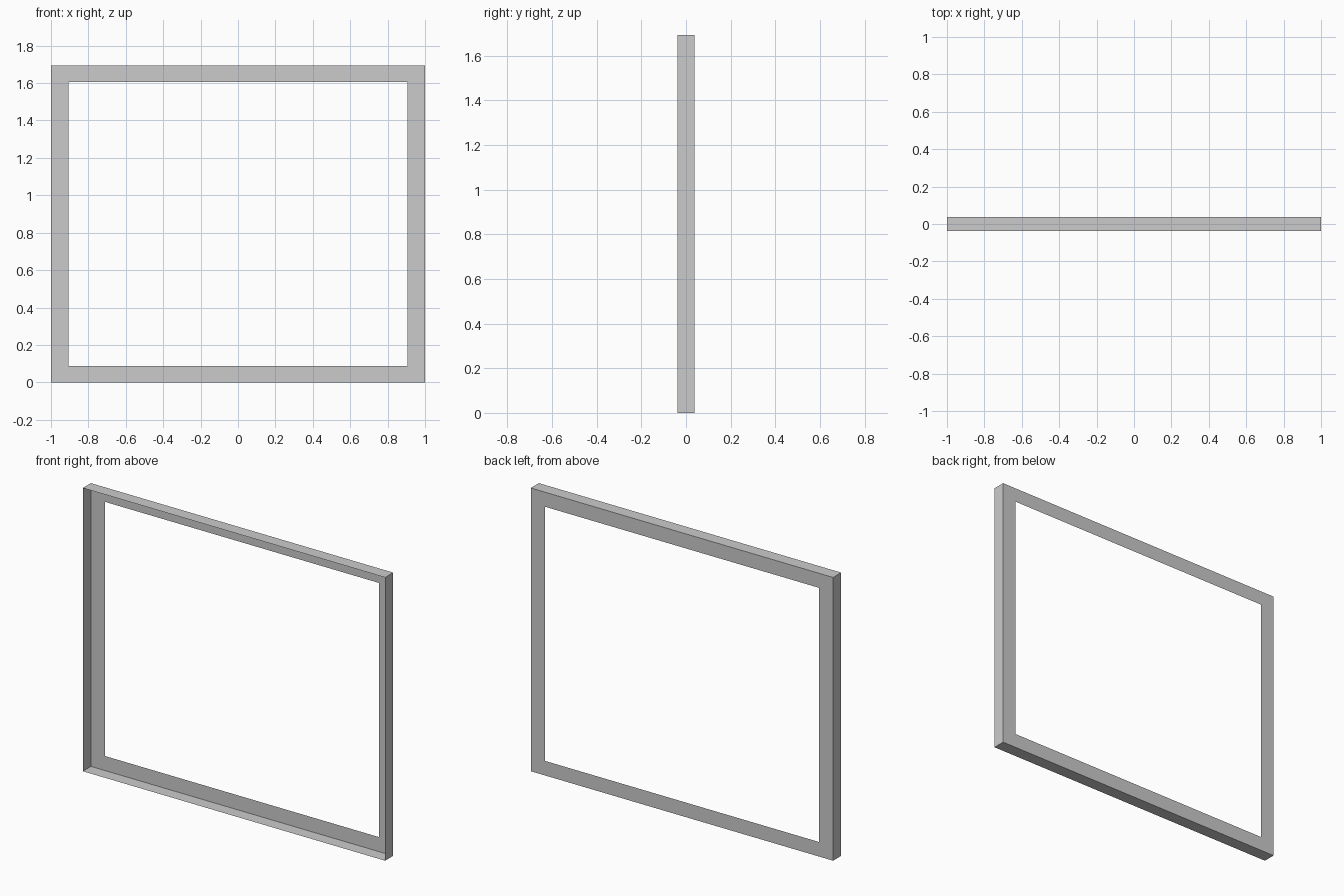
import bpy, bmesh

if "Cube" in bpy.data.objects:
    bpy.data.objects.remove(bpy.data.objects["Cube"])

HEIGHT = 1.694
HALF_DEPTH = 0.038

bm = bmesh.new()


def ring(inset_x, inset_z, y):
    """Rectangular loop of the frame, inset from the outer outline."""
    x, z0, z1 = 1.0 - inset_x, inset_z, HEIGHT - inset_z
    return [bm.verts.new(p) for p in ((-x, y, z0), (x, y, z0), (x, y, z1), (-x, y, z1))]


# Thin L-section: open front rim, outer wall, then a flange on the back
rings = [ring(0, 0, -HALF_DEPTH), ring(0, 0, HALF_DEPTH), ring(0.093, 0.087, HALF_DEPTH)]
for a, b in zip(rings, rings[1:]):
    for i in range(4):
        j = (i + 1) % 4
        bm.faces.new((a[i], a[j], b[j], b[i]))

mesh = bpy.data.meshes.new("window_frame")
bm.to_mesh(mesh)
bm.free()
frame = bpy.data.objects.new("window_frame", mesh)
bpy.context.collection.objects.link(frame)
